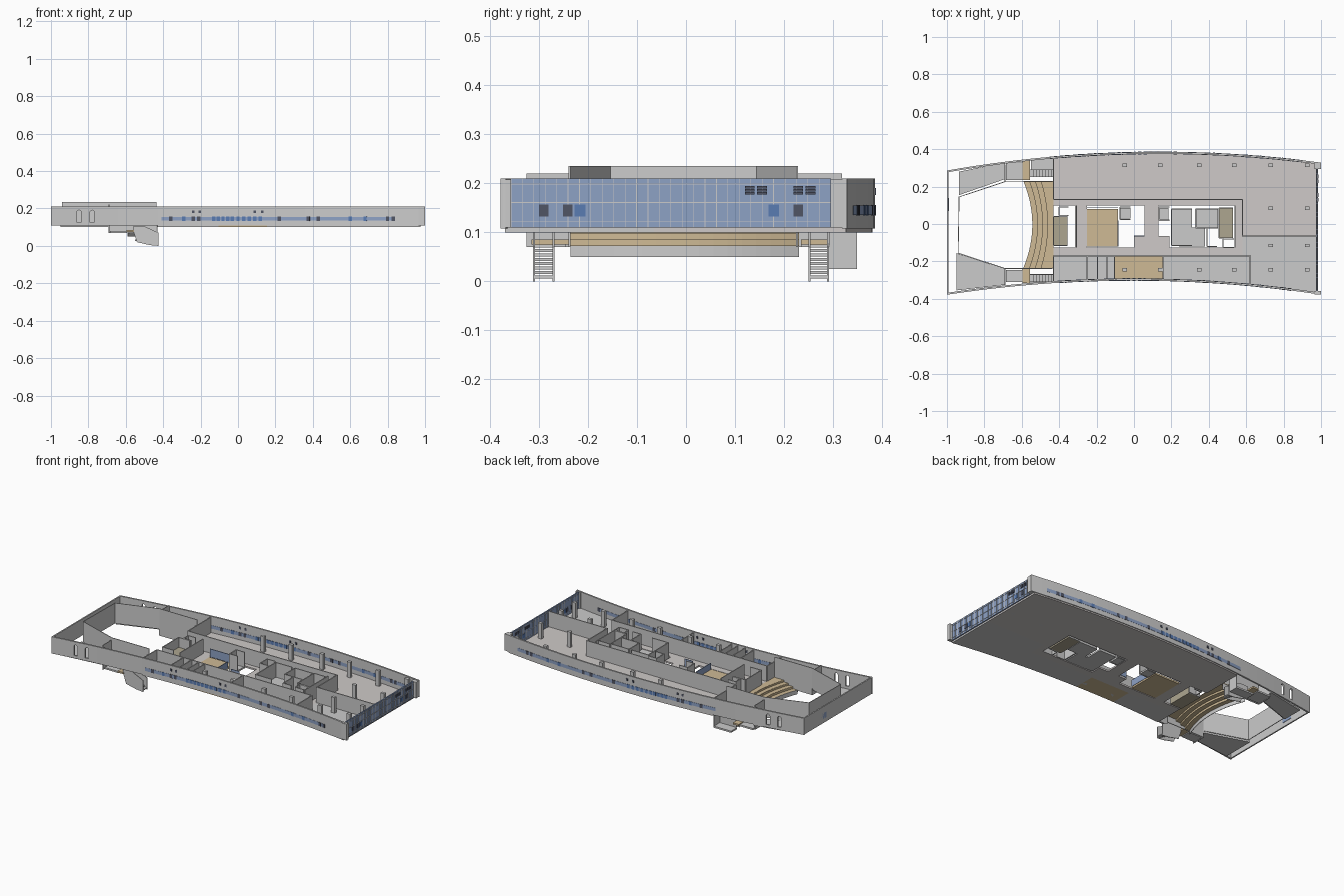
import bpy, bmesh, math
from mathutils import Vector

if "Cube" in bpy.data.objects:
    bpy.data.objects.remove(bpy.data.objects["Cube"])


def material(name, rgb):
    m = bpy.data.materials.new(name)
    m.diffuse_color = (*rgb, 1)
    m.use_nodes = True
    m.node_tree.nodes["Principled BSDF"].inputs["Base Color"].default_value = m.diffuse_color
    return m


WOOD = material("wood", (0.62, 0.49, 0.30))
BEIGE = material("beige", (0.42, 0.38, 0.28))
PALE = material("pale_floor", (0.62, 0.59, 0.58))
GLASS = material("glass", (0.27, 0.36, 0.56))
BLUE = material("blue_pane", (0.10, 0.20, 0.45))
DARK = material("dark_frame", (0.08, 0.09, 0.13))


def solids(name, parts, mat=None, axis="z"):
    """One object from many extruded outlines: (outline, low, high)."""
    bm = bmesh.new()
    for poly, lo, hi in parts:
        def co(p, h):
            return (p[0], p[1], h) if axis == "z" else (p[0], h, p[1])
        a = [bm.verts.new(co(p, lo)) for p in poly]
        b = [bm.verts.new(co(p, hi)) for p in poly]
        bm.faces.new(a)
        bm.faces.new(b)
        for i in range(len(poly)):
            j = (i + 1) % len(poly)
            bm.faces.new((a[i], a[j], b[j], b[i]))
    bmesh.ops.recalc_face_normals(bm, faces=bm.faces)
    me = bpy.data.meshes.new(name)
    bm.to_mesh(me)
    bm.free()
    ob = bpy.data.objects.new(name, me)
    bpy.context.collection.objects.link(ob)
    if mat:
        me.materials.append(mat)
    return ob


def rect(x0, x1, y0, y1):
    return [(x0, y0), (x1, y0), (x1, y1), (x0, y1)]


def ribbon(pts, t):
    """Outline of a wall of thickness t along a path."""
    pts = [Vector(p) for p in pts]
    left, right = [], []
    for i, p in enumerate(pts):
        d1 = (pts[min(i + 1, len(pts) - 1)] - pts[min(i, len(pts) - 2)]).normalized()
        d0 = (pts[max(i, 1)] - pts[max(i - 1, 0)]).normalized()
        d = (d0 + d1).normalized()
        n = Vector((-d.y, d.x)) * (t / 2 / max(d.dot(d1), 0.3))
        left.append(p + n)
        right.append(p - n)
    return left + right[::-1]


def south(x):
    return -0.297 - 0.076 * x * x


def north(x):
    return 0.379 + 0.021 * x - 0.077 * x * x


def path(f, x0, x1, n=28):
    return [(x0 + (x1 - x0) * i / n, f(x0 + (x1 - x0) * i / n)) for i in range(n + 1)]


def between(lower, upper, x0, x1):
    lo = path(lower, x0, x1) if callable(lower) else [(x0, lower), (x1, lower)]
    up = path(upper, x0, x1) if callable(upper) else [(x0, upper), (x1, upper)]
    return lo + up[::-1]


ZB, ZF, ZT, T = 0.10, 0.11, 0.21, 0.006

# Long curved outer walls with slot openings near the west end
slots = []
for cx in (-0.85, -0.78):
    arc = [(cx + 0.011 * math.cos(a), 0.18 + 0.011 * math.sin(a))
           for a in (math.pi * k / 6 for k in range(7))]
    slots.append((arc + [(cx - 0.011, 0.125), (cx + 0.011, 0.125)], -0.5, 0.5))
cutter = solids("slot_cutter", slots, axis="y")
cutter.hide_render = True
cutter.hide_viewport = True
for name, f in (("south_wall", south), ("north_wall", north)):
    wall = solids(name, [(ribbon(path(f, -1, 1), 0.01), ZF - 0.002, ZT)])
    mod = wall.modifiers.new("slots", "BOOLEAN")
    mod.object = cutter
    mod.solver = "EXACT"
solids("west_wall", [(rect(-1, -0.992, south(-1), north(-1)), ZF, ZT)])
solids("west_window", [(rect(-1.0, -0.99, 0.07, 0.14), 0.135, 0.17)], GLASS)

# Window bands in the long walls
solids("window_bands", [(ribbon(path(south, -0.41, 0.84), 0.0125), 0.135, 0.155),
                        (ribbon(path(north, -0.45, 0.90), 0.0125), 0.135, 0.155)], GLASS)
blue, dark = [], []
for f in (south, north):
    for x in (-0.13, -0.105, -0.08, -0.055, -0.03, 0.0, 0.03, 0.06, 0.09, 0.12, 0.60, 0.68, -0.29):
        blue.append((ribbon(path(f, x - 0.009, x + 0.009, 2), 0.0145), 0.134, 0.156))
    for x in (-0.36, -0.24, -0.21, 0.22, 0.375, 0.43, 0.80, 0.83):
        dark.append((ribbon(path(f, x - 0.009, x + 0.009, 2), 0.0145), 0.134, 0.156))
    for x in (-0.24, -0.205, 0.09, 0.13):
        dark.append((ribbon(path(f, x - 0.006, x + 0.006, 2), 0.0145), 0.176, 0.19))
solids("blue_panes", blue, BLUE)
solids("dark_panes", dark, DARK)

# East glass facade with mullions, panels and vents
y0, y1 = -0.357, 0.295
solids("east_glass", [(rect(0.975, 0.982, y0, y1), ZF, ZT)], GLASS)
bars = [(rect(0.974, 0.984, y - 0.0007, y + 0.0007), ZF, ZT)
        for y in (y0 + (y1 - y0) * i / 28 for i in range(29))]
bars += [(rect(0.974, 0.984, y0, y1), z, z + 0.0014) for z in (0.122, 0.16, 0.198)]
solids("mullions", bars)
solids("east_dark_panels", [(rect(0.973, 0.985, y - 0.01, y + 0.01), 0.132, 0.157)
                            for y in (-0.29, -0.241, 0.229)], DARK)
solids("east_blue_panels", [(rect(0.973, 0.985, y - 0.011, y + 0.011), 0.132, 0.157)
                            for y in (-0.216, 0.179)], BLUE)
solids("vents", [(rect(0.973, 0.986, y - 0.01, y + 0.01), z, z + 0.005)
                 for y in (0.13, 0.155, 0.229, 0.254) for z in (0.177, 0.183, 0.189)], DARK)
solids("corner_posts", [(rect(0.966, 1, south(1) - 0.005, y0), ZF, 0.208),
                        (rect(0.966, 1, y1, north(1)), ZF, 0.208)])

# Floor slabs
solids("pale_floor", [(between(0.10, north, -0.43, 0.58), ZB, ZF),
                      (between(-0.065, north, 0.58, 0.975), ZB, ZF),
                      (rect(-0.43, 0.58, -0.17, -0.125), ZB, ZF),
                      (rect(0.54, 0.58, -0.125, 0.10), ZB, ZF),
                      (rect(-0.315, -0.25, -0.125, 0.10), ZB, ZF),
                      (rect(0.055, 0.13, -0.125, 0.10), ZB, ZF),
                      (rect(0.0, 0.19, -0.125, -0.065), ZB, ZF)], PALE)
solids("grey_floor", [(between(south, -0.17, -0.43, -0.105), ZB, ZF),
                      (between(south, -0.17, 0.155, 0.62), ZB, ZF),
                      (between(south, -0.065, 0.62, 0.975), ZB, ZF),
                      (rect(0.58, 0.62, -0.17, -0.065), ZB, ZF),
                      (rect(0.20, 0.31, -0.115, 0.08), ZB, ZF),
                      (rect(0.33, 0.45, -0.02, 0.08), ZB, ZF),
                      (rect(0.24, 0.38, -0.12, -0.02), ZB, ZF)])
solids("wood_floor", [(between(south, -0.17, -0.105, 0.155), ZB, ZF + 0.001),
                      (rect(-0.25, -0.085, -0.12, 0.08), ZB, ZF + 0.001)], WOOD)
solids("beige_floor", [(rect(-0.43, -0.355, -0.115, 0.04), ZB, ZF + 0.03),
                       (rect(0.455, 0.53, -0.075, 0.085), ZB, ZF + 0.02)], BEIGE)

# Interior partitions
runs = [((-0.43, 0.13), (0.58, 0.13), (0.58, -0.065), (0.975, -0.065)),
        ((-0.43, -0.17), (0.62, -0.17), (0.62, south(0.62))),
        ((-0.43, 0.13), (-0.43, north(-0.43))),
        ((-0.43, -0.17), (-0.43, south(-0.43)))]
runs += [((x, -0.17), (x, south(x))) for x in (-0.25, -0.195, -0.145, -0.105, 0.155)]
solids("partitions", [(ribbon(r, T), ZF, 0.205) for r in runs])

# Service core rooms and shafts
core = []
for a, b, c, d in ((-0.43, -0.355, -0.115, 0.04), (-0.40, -0.35, 0.045, 0.09),
                   (-0.075, -0.018, 0.025, 0.09), (0.135, 0.19, 0.02, 0.09),
                   (0.20, 0.31, -0.115, 0.08), (0.33, 0.45, -0.02, 0.08),
                   (0.39, 0.445, -0.12, -0.02), (0.455, 0.53, -0.075, 0.085),
                   (0.475, 0.535, -0.125, -0.08)):
    core += [(ribbon(((a, c), (b, c)), T), ZB, 0.20), (ribbon(((a, d), (b, d)), T), ZB, 0.20),
             (ribbon(((a, c), (a, d)), T), ZB, 0.20)]
core += [(rect(-0.31, -0.305, -0.125, 0.1), ZF, 0.20), (rect(0.537, 0.543, -0.125, 0.1), ZF, 0.20)]
solids("core_walls", core)
solids("shaft_caps", [(rect(-0.075, -0.02, 0.03, 0.085), ZB, ZF),
                      (rect(0.14, 0.185, 0.025, 0.085), ZB, ZF)])
solids("core_glass", [(rect(-0.25, -0.085, 0.085, 0.089), ZF, 0.16),
                      (rect(0.0, 0.055, -0.066, -0.062), ZF, 0.16),
                      (rect(-0.087, -0.083, -0.12, 0.02), ZF, 0.15)], GLASS)

# Columns
spots = [(x, y) for x in (-0.05, 0.14, 0.35, 0.535, 0.73, 0.925) for y in (0.315, -0.245)]
spots += [(x, y) for x in (0.73, 0.925) for y in (0.085, -0.115)]
solids("columns", [(rect(x - 0.012, x + 0.012, y - 0.009, y + 0.009), ZB, 0.205) for x, y in spots])

# Curved seating steps, open below like a shell
def bow(x_end, x_mid, n=16):
    return [(x_mid + (x_end - x_mid) * (2 * i / n - 1) ** 2, -0.235 + 0.465 * i / n)
            for i in range(n + 1)]


edges = [bow(-0.59 + 0.031 * k, -0.542 + 0.027 * k) for k in range(4)] + [bow(-0.43, -0.43)]
levels = (0.05, 0.075, 0.088, 0.10, 0.111)
treads = []
for k in range(4):
    treads.append((edges[k] + edges[k + 1][::-1], levels[k + 1] - 0.003, levels[k + 1]))
    if k:
        treads.append((ribbon(edges[k], 0.003), levels[k] - 0.003, levels[k + 1] - 0.001))
solids("seating_steps", treads, WOOD)
solids("step_base", [(ribbon(edges[0], 0.003), levels[0], levels[1])])

# West wings: slabs, landings and the wall around the open hall
solids("wing_slabs", [([(-0.935, 0.155), (-0.69, 0.24), (-0.69, 0.33), (-0.935, 0.28)], ZB, ZF),
                      ([(-0.95, -0.155), (-0.69, -0.24), (-0.69, -0.325), (-0.95, -0.355)], ZB, ZF),
                      (rect(-0.685, -0.595, 0.235, 0.33), 0.07, 0.08),
                      (rect(-0.685, -0.595, -0.31, -0.245), 0.07, 0.08)])
solids("wood_landings", [(rect(-0.595, -0.555, 0.235, 0.34), 0.075, 0.085),
                         (rect(-0.595, -0.555, -0.315, -0.24), 0.075, 0.085)], WOOD)
hall = [(-0.435, -0.238), (-0.69, -0.238), (-0.94, -0.155),
        (-0.935, 0.145), (-0.69, 0.226), (-0.435, 0.226)]
solids("hall_wall", [(ribbon(hall, 0.004), ZF, 0.235),
                     (ribbon(hall[:2], 0.004), 0.07, ZF),
                     (ribbon(hall[4:], 0.004), 0.07, ZF)])
solids("wing_walls", [(ribbon(((-0.69, 0.226), (-0.69, 0.318)), 0.004), 0.07, 0.22),
                      (ribbon(((-0.69, -0.238), (-0.69, -0.325)), 0.004), 0.07, 0.22)])

# Stairs running down on both sides
side = [(-0.56, 0.08), (-0.54, 0.02), (-0.47, 0.004), (-0.425, 0.0),
        (-0.425, 0.07), (-0.50, 0.105), (-0.56, 0.105)]
solids("stair_sides", [(side, y, y + 0.004) for y in (-0.312, -0.272, 0.25, 0.288)], axis="y")
steps = []
for k in range(8):
    x, z = -0.555 + 0.016 * k, 0.075 - 0.009 * k
    steps += [(rect(x, x + 0.017, a, b), z - 0.006, z) for a, b in ((-0.31, -0.27), (0.252, 0.29))]
solids("stair_treads", steps)
solids("stair_block", [(rect(-0.55, -0.43, 0.292, 0.349), 0.025, 0.035),
                       (rect(-0.434, -0.43, 0.292, 0.349), 0.025, 0.10)])
